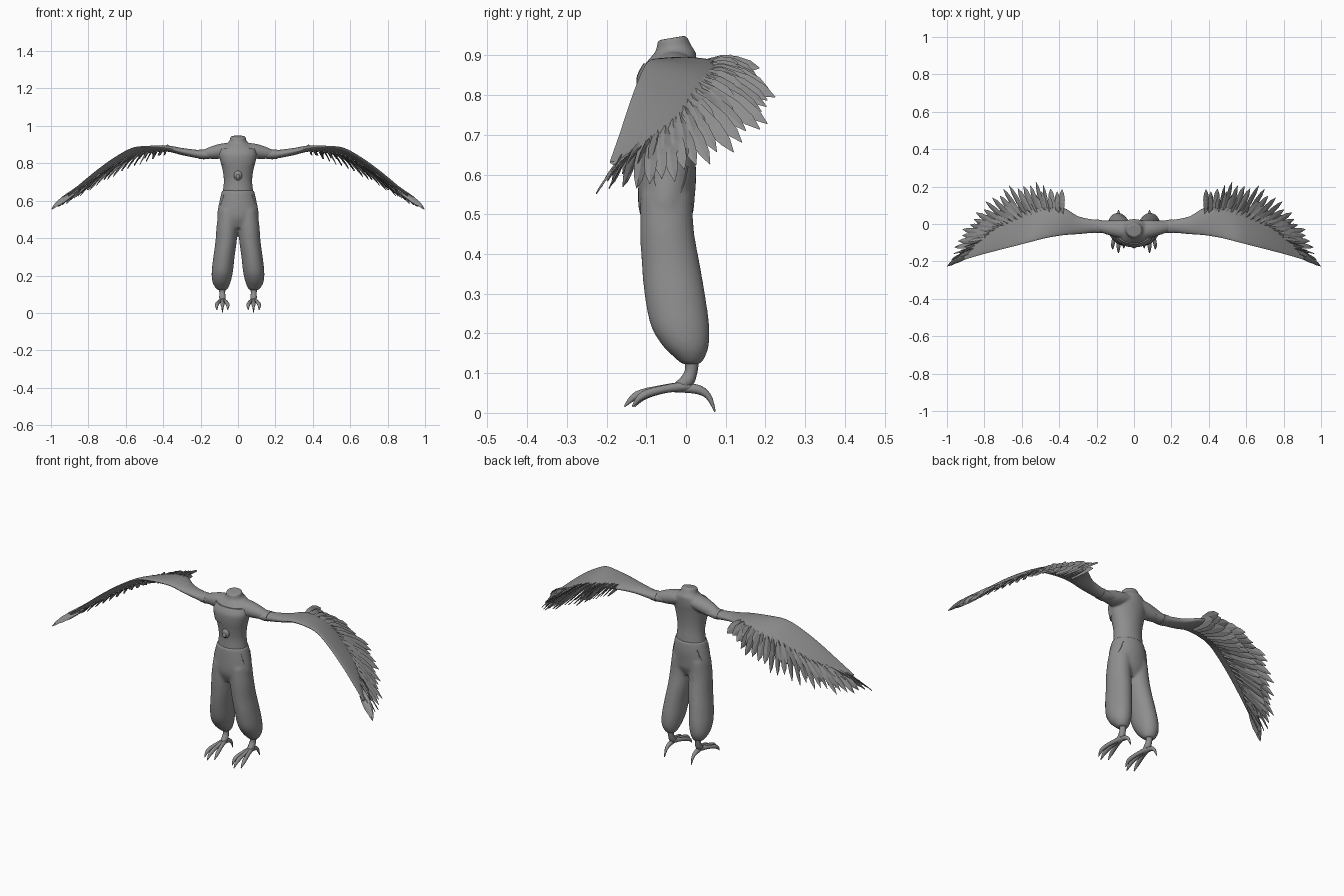
import bpy, bmesh, math, random
from mathutils import Vector as V

random.seed(4)
cube = bpy.data.objects.get("Cube")
if cube:
    bpy.data.objects.remove(cube)

GREY = (0.27, 0.27, 0.27, 1)
mat = bpy.data.materials.new("plain grey")
mat.use_nodes = True
mat.diffuse_color = GREY
bsdf = mat.node_tree.nodes["Principled BSDF"]
bsdf.inputs["Base Color"].default_value = GREY
bsdf.inputs["Roughness"].default_value = 0.8


def finish(name, bm, mirror=False, smooth=True):
    bmesh.ops.recalc_face_normals(bm, faces=bm.faces[:])
    me = bpy.data.meshes.new(name)
    bm.to_mesh(me)
    bm.free()
    me.materials.append(mat)
    ob = bpy.data.objects.new(name, me)
    bpy.context.collection.objects.link(ob)
    if smooth:
        bpy.ops.object.select_all(action='DESELECT')
        ob.select_set(True)
        bpy.context.view_layer.objects.active = ob
        bpy.ops.object.shade_smooth_by_angle(angle=math.radians(45))
    if mirror:
        ob.modifiers.new("Mirror", 'MIRROR')
    return ob


def fuse(ob, voxel, soften):
    remesh = ob.modifiers.new("Fuse", 'REMESH')
    remesh.mode = 'VOXEL'
    remesh.voxel_size = voxel
    remesh.use_smooth_shade = True
    ob.modifiers.new("Soften", 'SMOOTH').iterations = soften


def sample(rows, t):
    """Smooth interpolation through a list of tuples, t from 0 to 1."""
    f = min(max(t, 0), 1) * (len(rows) - 1)
    i = min(int(f), len(rows) - 2)
    f -= i
    p = [rows[min(max(k, 0), len(rows) - 1)] for k in range(i - 1, i + 3)]
    return [b + f * (c - a) / 2 + f * f * (a - 2.5 * b + 2 * c - d / 2)
            + f ** 3 * (1.5 * (b - c) + (d - a) / 2) for a, b, c, d in zip(*p)]


def refine(rows, per=4):
    n = (len(rows) - 1) * per
    return [sample(rows, i / n) for i in range(n + 1)]


def loft(bm, rings, sides=28):
    """Skin ellipses given as (centre, half axis, half axis) and cap the ends."""
    loops = []
    for c, u, v in rings:
        loops.append([bm.verts.new(c + u * math.cos(a) + v * math.sin(a))
                      for a in (math.tau * k / sides for k in range(sides))])
    for a, b in zip(loops, loops[1:]):
        for k in range(sides):
            j = (k + 1) % sides
            bm.faces.new((a[k], a[j], b[j], b[k]))
    bm.faces.new(loops[0])
    bm.faces.new(loops[-1])


def upright(rows, side=1, tilt=0):
    """Rows of (z, centre x, half width, front y, back y)."""
    return [(V((side * x, (f + b) / 2, z)), V((rx, 0, 0)), V((0, (b - f) / 2, tilt)))
            for z, x, rx, f, b in rows]


def tube(bm, rows, sides=10):
    """Rows of (x, y, z, radius)."""
    rows = refine(rows)
    pts = [V(r[:3]) for r in rows]
    rings = []
    for i, r in enumerate(rows):
        d = (pts[min(i + 1, len(pts) - 1)] - pts[max(i - 1, 0)]).normalized()
        u = d.cross(V((1, 0.1, 0))).normalized()
        rings.append((pts[i], u * r[3], d.cross(u) * r[3]))
    loft(bm, rings, sides)


# torso, neck and shoulders fused
bm = bmesh.new()
loft(bm, upright(refine([
    (.60, 0, .090, -.112, .020), (.66, 0, .080, -.108, .016), (.71, 0, .076, -.106, .012),
    (.76, 0, .082, -.112, .013), (.81, 0, .094, -.120, .018), (.85, 0, .102, -.120, .024),
    (.88, 0, .094, -.106, .026), (.90, 0, .070, -.090, .025), (.918, 0, .047, -.076, .014),
    (.944, 0, .041, -.071, .001)]), tilt=.006))
for s in (1, -1):
    loft(bm, [(V((s * x, y, z)), V((0, ry, 0)), V((s * .02 * h / .04, 0, h))) for x, y, z, ry, h in
              refine([(.03, -.03, .878, .050, .032), (.08, -.026, .868, .047, .036),
                      (.13, -.021, .856, .040, .033), (.18, -.014, .848, .030, .022)])])
fuse(finish("torso", bm), .005, 6)

# chest garment, its hem showing across the front
bm = bmesh.new()
loft(bm, upright(refine([
    (.79, 0, .088, -.122, -.012), (.82, 0, .095, -.125, -.010), (.85, 0, .099, -.123, -.008),
    (.88, 0, .090, -.107, -.006)])))
finish("chest_garment", bm)

# belly ornament
for name, z, y, size in (("belly_gem", .735, -.110, (.022, .013, .026)),
                         ("belly_bead", .728, -.120, (.011, .010, .013))):
    bm = bmesh.new()
    bmesh.ops.create_uvsphere(bm, u_segments=20, v_segments=12, radius=1)
    bmesh.ops.scale(bm, vec=size, verts=bm.verts[:])
    bmesh.ops.translate(bm, vec=(0, y, z), verts=bm.verts[:])
    finish(name, bm)

# baggy trousers: hips and both legs fused
bm = bmesh.new()
loft(bm, upright(refine([
    (.655, 0, .086, -.114, .022), (.60, 0, .099, -.119, .026), (.54, 0, .110, -.121, .022),
    (.50, 0, .106, -.116, .017), (.455, 0, .075, -.095, -.004)])))
LEG = refine([
    (.55, .052, .052, -.114, .016), (.46, .058, .057, -.116, .020), (.38, .064, .057, -.112, .034),
    (.30, .075, .057, -.105, .048), (.22, .084, .057, -.089, .059), (.17, .088, .050, -.060, .058),
    (.14, .087, .038, -.030, .048), (.122, .085, .025, -.010, .037)])
for s in (1, -1):
    loft(bm, upright(LEG, s))
fuse(finish("trousers", bm), .006, 14)

# curved pocket seam lying on each hip
bm = bmesh.new()
tube(bm, [(.076, -.085, .63, .002), (.095, -.075, .57, .002), (.107, -.045, .53, .002),
          (.091, -.012, .56, .002), (.070, .004, .62, .002)], 6)
finish("pocket_seam", bm, True)

# bird feet: shank, three front toes, one back toe
bm = bmesh.new()
tube(bm, [(.085, .015, .14, .019), (.084, .013, .105, .016), (.083, .002, .08, .018),
          (.083, -.02, .066, .013)])
for tip, reach in ((.055, .130), (.083, .155), (.113, .135)):
    dx = tip - .083
    tube(bm, [(.083, .008, .068, .013), (.083 + dx * .6, -reach * .4, .060, .010),
              (.083 + dx, -reach * .8, .044, .010), (.083 + dx, -reach, .016, .002)])
tube(bm, [(.083, -.03, .062, .010), (.083, .025, .060, .012),
          (.083, .056, .042, .008), (.083, .073, .003, .002)])
finish("bird_foot", bm, True)

# wing arm: rows of (x, front y, front z, back y, back z, half thickness)
WING = [(.13, -.052, .850, .018, .850, .022), (.17, -.048, .847, .020, .847, .024),
        (.22, -.047, .850, .024, .850, .022), (.30, -.054, .864, .042, .862, .019),
        (.38, -.060, .882, .088, .876, .016), (.47, -.075, .888, .090, .862, .014),
        (.56, -.098, .882, .078, .828, .013), (.65, -.121, .836, .045, .782, .012),
        (.74, -.144, .773, .000, .728, .011), (.83, -.168, .700, -.080, .672, .009),
        (.91, -.192, .632, -.165, .622, .004)]


def wing_ring(row, grow=0):
    x, fy, fz, by, bz, h = row
    u = V((0, by - fy, bz - fz)) / 2
    return (V((x, (fy + by) / 2, (fz + bz) / 2)), u + u.normalized() * grow,
            V((0, -u.z, u.y)).normalized() * (h + grow))


bm = bmesh.new()
loft(bm, [wing_ring(r) for r in refine(WING)])
finish("wing_arm", bm, True)

# narrow band around the forearm
bm = bmesh.new()
loft(bm, [wing_ring(sample(WING, t), .002) for t in (.12, .14, .16, .18)])
finish("arm_band", bm, True)


def feather(bm, root, tip, width, roll, thick=.0045):
    """Pointed blade with a raised spine on both faces, drooping to its tip."""
    d = tip - root
    n = d.cross(V((1, -.3, -.6))).normalized()
    side = n.cross(d).normalized()
    side, n = (side * math.cos(roll) + n * math.sin(roll),
               n * math.cos(roll) - side * math.sin(roll))
    rings = []
    for t, w in ((0, .4), (.3, .85), (.62, 1), (.85, .7), (1, .06)):
        arch = V((0, 0, .03 * t * (1 - t)))
        rings.append((root + d * t + arch, side * width * w, n * thick * (1.1 - t * .7)))
    loft(bm, rings, 4)


# feather rows hang from the trailing edge; tips follow this sweep
TIPS = [(.385, .185, .868), (.50, .228, .805), (.62, .222, .750), (.73, .176, .695),
        (.83, .090, .632), (.91, -.010, .585), (.96, -.115, .564), (.998, -.226, .552)]
# name, count, position across the chord, reach to the tip, half width, drop
ROWS = (("long_feathers", 24, .62, 1.0, .024, 0),
        ("under_feathers", 22, .35, .80, .024, -.017),
        ("upper_feathers", 20, .80, .68, .020, .005))
for name, count, across, reach, width, drop in ROWS:
    bm = bmesh.new()
    for i in range(count):
        t = i / (count - 1)
        x, fy, fz, by, bz, h = sample(WING, .41 + .54 * t)
        root = V((x, fy, fz)).lerp(V((x, by, bz)), across) + V((0, 0, drop))
        tip = V(sample(TIPS, t)) + V((0, 0, drop * (1 - t)))
        jitter = random.uniform(-.16, 0) if 0 < i < count - 1 else 0
        feather(bm, root, root.lerp(tip, reach + jitter), width * (1.05 - .4 * t),
                random.uniform(.2, .65))
    finish(name, bm, True, smooth=False)
